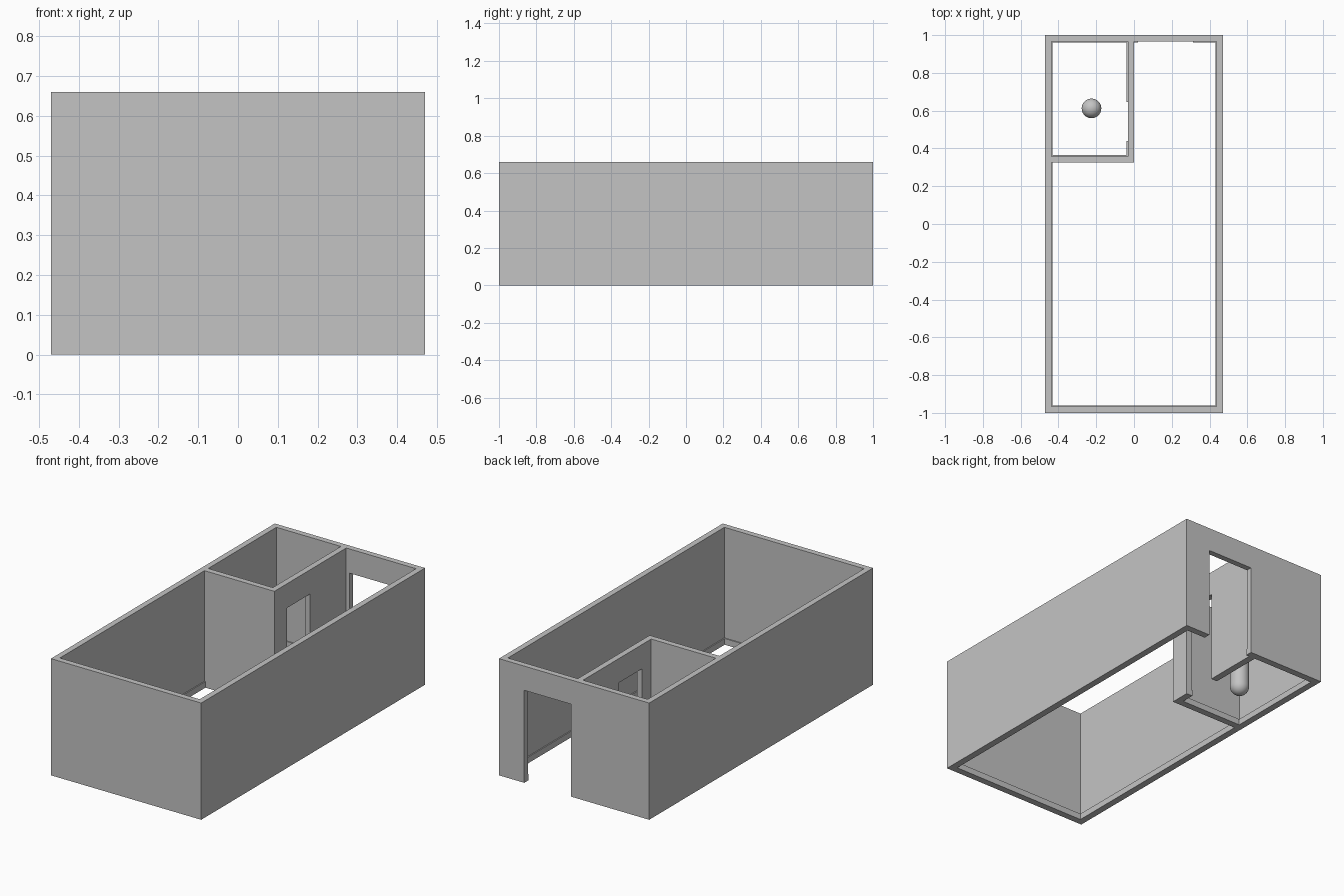
import bpy
import bmesh
from mathutils import Matrix, Vector

cube = bpy.data.objects.get("Cube")
if cube:
    bpy.data.objects.remove(cube, do_unlink=True)

HX, HY, HEIGHT = 0.47, 1.0, 0.66    # outer half width, half depth, wall height
T = 0.033                           # wall thickness
IX, IY = HX - T, HY - T             # inner faces of the outer walls
PART_Y = 0.325                      # hall side of the cross partition
DOOR_H = 0.523
BACK_DOOR = (0.02, 0.312)           # x range
ROOM_DOOR = (0.44, 0.645)           # y range
SKIRT_T, SKIRT_H = 0.006, 0.035

grey = bpy.data.materials.new("plain grey")
grey.use_nodes = True
grey.diffuse_color = (0.55, 0.55, 0.55, 1)
grey.node_tree.nodes["Principled BSDF"].inputs["Base Color"].default_value = grey.diffuse_color


def add_box(bm, x, y, z):
    """Box from three (low, high) ranges."""
    size = [r[1] - r[0] for r in (x, y, z)]
    mid = Vector([sum(r) / 2 for r in (x, y, z)])
    bmesh.ops.create_cube(bm, size=1,
                          matrix=Matrix.Translation(mid) @ Matrix.Diagonal((*size, 1)))


def make_object(name, bm):
    mesh = bpy.data.meshes.new(name)
    bm.to_mesh(mesh)
    bm.free()
    mesh.materials.append(grey)
    obj = bpy.data.objects.new(name, mesh)
    bpy.context.collection.objects.link(obj)
    return obj


def box_object(name, x, y, z):
    bm = bmesh.new()
    add_box(bm, x, y, z)
    return make_object(name, bm)


# Walls: a solid block with the rooms and doorways cut out
walls = box_object("walls", (-HX, HX), (-HY, HY), (0, HEIGHT))
full, door = (-0.1, HEIGHT + 0.1), (-0.1, DOOR_H)
cutters = [
    box_object("hall_cutter", (-IX, IX), (-IY, PART_Y), full),
    box_object("passage_cutter", (0, IX), (PART_Y - 0.1, IY), full),
    box_object("room_cutter", (-IX, -T), (PART_Y + T, IY), full),
    box_object("back_door_cutter", BACK_DOOR, (IY - 0.05, HY + 0.1), door),
    box_object("room_door_cutter", (-T - 0.05, 0.05), ROOM_DOOR, door),
]
for cutter in cutters:
    cutter.hide_render = True
    mod = walls.modifiers.new(cutter.name, 'BOOLEAN')
    mod.operation = 'DIFFERENCE'
    mod.solver = 'EXACT'
    mod.object = cutter
bpy.context.view_layer.update()
graph = bpy.context.evaluated_depsgraph_get()
cut_mesh = bpy.data.meshes.new_from_object(walls.evaluated_get(graph))
walls.modifiers.clear()
walls.data = cut_mesh
for cutter in cutters:
    bpy.data.objects.remove(cutter, do_unlink=True)

# Skirting boards along the inner wall faces, stopping at the doorways
skirt = bmesh.new()
runs_along_x = [
    ((-IX, IX), -IY, 1),
    ((-IX, -T), PART_Y + T, 1),
    ((-IX, -T), IY, -1),
    ((0, BACK_DOOR[0]), IY, -1),
    ((BACK_DOOR[1], IX), IY, -1),
]
runs_along_y = [
    ((-IY, IY), IX, -1),
    ((-IY, PART_Y), -IX, 1),
    ((PART_Y + T, IY), -IX, 1),
    ((PART_Y + T, ROOM_DOOR[0]), -T, -1),
    ((ROOM_DOOR[1], IY), -T, -1),
]
for run, face, side in runs_along_x:
    add_box(skirt, run, sorted((face, face + side * SKIRT_T)), (0, SKIRT_H))
for run, face, side in runs_along_y:
    add_box(skirt, sorted((face, face + side * SKIRT_T)), run, (0, SKIRT_H))
make_object("skirting_boards", skirt)

# Capsule standing in the small room: a sphere stretched at its equator
RADIUS, TALL = 0.052, 0.42
bm = bmesh.new()
bmesh.ops.create_uvsphere(bm, u_segments=32, v_segments=16, radius=RADIUS)
ring = [e for e in bm.edges if all(abs(v.co.z) < 1e-5 for v in e.verts)]
bmesh.ops.split_edges(bm, edges=ring)
for f in bm.faces:
    f.smooth = True
    f.tag = f.calc_center_median().z > 0
top_verts = {v for f in bm.faces if f.tag for v in f.verts}
rims = [e for e in bm.edges if e.is_boundary]
for v in top_verts:
    v.co.z += TALL - 2 * RADIUS
for f in bmesh.ops.bridge_loops(bm, edges=rims)["faces"]:
    f.smooth = True
bmesh.ops.recalc_face_normals(bm, faces=bm.faces)
capsule = make_object("standing_capsule", bm)
capsule.location = (-0.225, 0.612, RADIUS)
